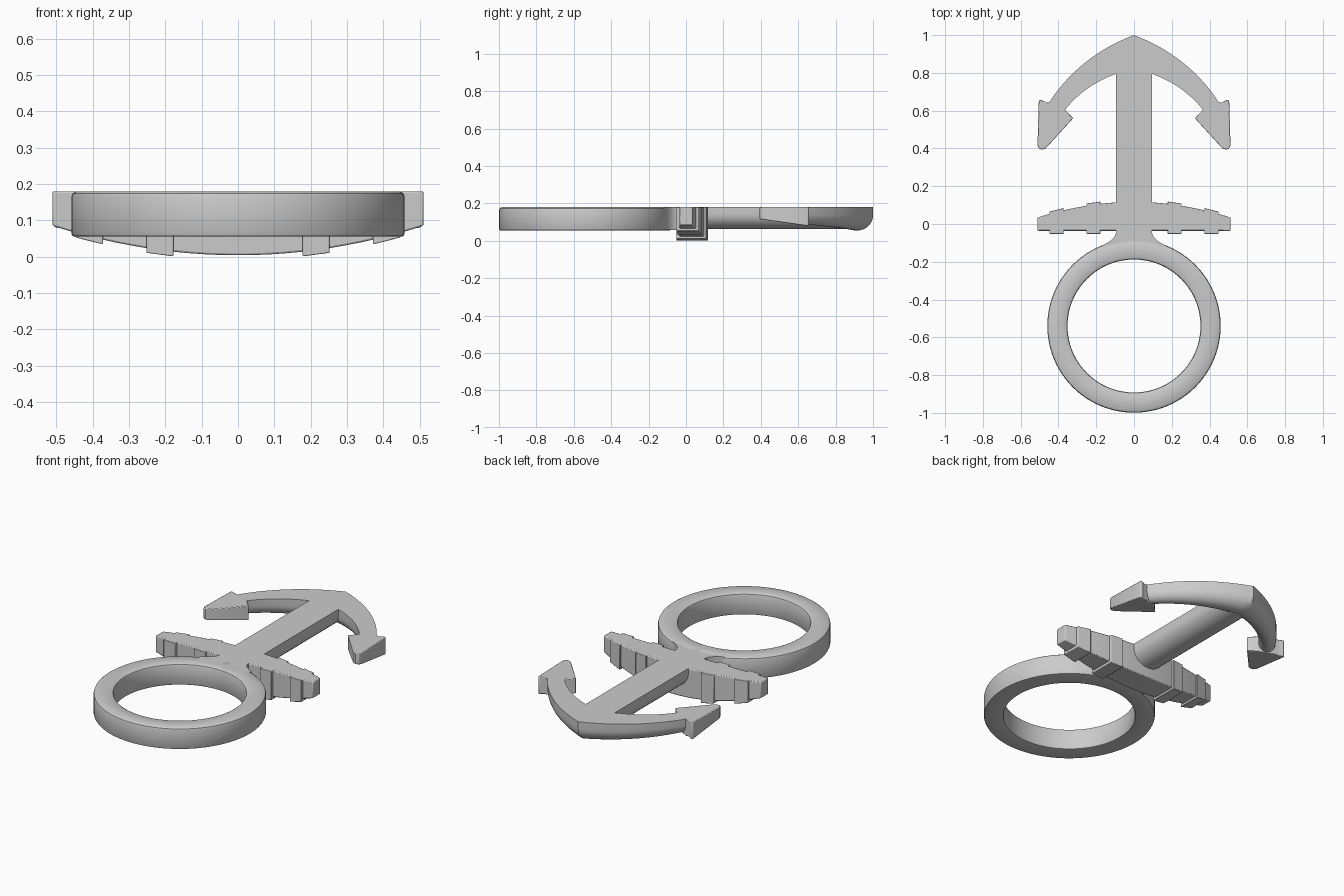
import bpy, bmesh, math
from mathutils import Vector

if "Cube" in bpy.data.objects:
    bpy.data.objects.remove(bpy.data.objects["Cube"])

TOP = 0.18  # shared flat face of the whole piece


def finish(name, bm, bevel=0.0, segments=2, angle=35, mirror=False):
    bmesh.ops.recalc_face_normals(bm, faces=bm.faces[:])
    mesh = bpy.data.meshes.new(name)
    bm.to_mesh(mesh)
    bm.free()
    ob = bpy.data.objects.new(name, mesh)
    bpy.context.collection.objects.link(ob)
    bpy.ops.object.select_all(action='DESELECT')
    ob.select_set(True)
    bpy.context.view_layer.objects.active = ob
    bpy.ops.object.shade_smooth_by_angle(angle=math.radians(angle))
    if mirror:
        m = ob.modifiers.new("Mirror", 'MIRROR')
        m.use_mirror_merge = False
    if bevel:
        b = ob.modifiers.new("Bevel", 'BEVEL')
        b.width, b.segments = bevel, segments
        b.limit_method, b.angle_limit = 'ANGLE', math.radians(40)
    return ob


def loft(name, sections, closed=False, **kw):
    bm = bmesh.new()
    rings = [[bm.verts.new(p) for p in s] for s in sections]
    n = len(rings[0])
    pairs = list(zip(rings, rings[1:]))
    if closed:
        pairs.append((rings[-1], rings[0]))
    else:
        bm.faces.new(rings[0])
        bm.faces.new(rings[-1])
    for a, b in pairs:
        for i in range(n):
            j = (i + 1) % n
            bm.faces.new((a[i], a[j], b[j], b[i]))
    return finish(name, bm, **kw)


def prism(name, outline, bottom, **kw):
    bm = bmesh.new()
    hi = [bm.verts.new((x, y, TOP)) for x, y in outline]
    lo = [bm.verts.new((x, y, bottom(x, y))) for x, y in outline]
    bm.faces.new(hi)
    bm.faces.new(lo)
    for i in range(len(hi)):
        j = (i + 1) % len(hi)
        bm.faces.new((hi[i], hi[j], lo[j], lo[i]))
    return finish(name, bm, **kw)


def half_round(a, b, side, depth, steps=16):
    """Flat-topped, round-bottomed section between plan points a and b."""
    a, b = Vector(a), Vector(b)
    pts = [(*a, TOP)]
    for i in range(steps + 1):
        t = math.pi * i / steps
        p = a.lerp(b, (1 - math.cos(t)) / 2)
        pts.append((p.x, p.y, TOP - side - (depth - side) * math.sin(t)))
    return pts + [(*b, TOP)]


def bezier(p0, p1, p2, t):
    p0, p1, p2 = Vector(p0), Vector(p1), Vector(p2)
    return p0 * (1 - t) ** 2 + p1 * 2 * t * (1 - t) + p2 * t * t


# Ring with softened rims
profile = [(0.352, 0.063), (0.355, 0.057), (0.361, 0.055), (0.450, 0.055),
           (0.456, 0.057), (0.459, 0.063), (0.459, 0.165), (0.456, 0.174),
           (0.447, TOP), (0.364, TOP), (0.355, 0.175), (0.352, 0.168)]
N = 96
loft("ring", [[(r * math.cos(2 * math.pi * k / N), -0.54 + r * math.sin(2 * math.pi * k / N), z)
               for r, z in profile] for k in range(N)], closed=True)

# Flared neck joining ring and shank
half = [(0.095, 0.0), (0.095, -0.045), (0.102, -0.065), (0.12, -0.085),
        (0.145, -0.102), (0.17, -0.115), (0.15, -0.15), (0.08, -0.17)]
prism("neck", half + [(-x, y) for x, y in reversed(half)], lambda x, y: 0.058)

# Shank
loft("shank", [half_round((-0.095, y), (0.095, y), 0.035, 0.118) for y in (0.0, 0.86)])

# Curved arms, meeting in a point at the crown
right = []
for i in range(17):
    t = i / 16
    outer = bezier((0, 1.0), (0.2925, 0.89), (0.455, 0.635), t)
    inner = bezier((0, 0.825), (0.255, 0.76), (0.375, 0.59), t)
    right.append(half_round(outer, inner, 0.045 - 0.01 * t, 0.125 - 0.035 * t))
left = [[(-x, y, z) for x, y, z in s] for s in right[:0:-1]]
loft("arms", left + right)

# Flukes with sloping undersides
prism("flukes", [(0.36, 0.60), (0.45, 0.645), (0.464, 0.643), (0.494, 0.658), (0.504, 0.653),
                 (0.511, 0.415), (0.503, 0.399), (0.488, 0.394), (0.468, 0.40), (0.322, 0.56)],
      lambda x, y: 0.08 + (0.65 - y) * 0.14, mirror=True, bevel=0.004)


# Tapered stock
def box_section(x, y0, y1, z):
    return [(x, y0, TOP), (x, y0, z), (x, y1, z), (x, y1, TOP)]


def stock_size(x):
    return 0.118 - 0.01 * x - 0.30 * x * x, 0.004 + 0.31 * x * x


sections = []
for i in range(-12, 13):
    x = 0.511 * i / 12
    y1, z = stock_size(abs(x))
    sections.append(box_section(x, -0.036, y1, z))
loft("stock", sections, bevel=0.005)

# Raised bands round the stock
for label, x0, x1 in (("inner_bands", 0.178, 0.252), ("outer_bands", 0.372, 0.448)):
    secs = []
    for x in (x0, x1):
        y1, z = stock_size(x)
        secs.append(box_section(x, -0.052, y1 + 0.012, max(0, z - 0.013)))
    loft(label, secs, mirror=True, bevel=0.003)
